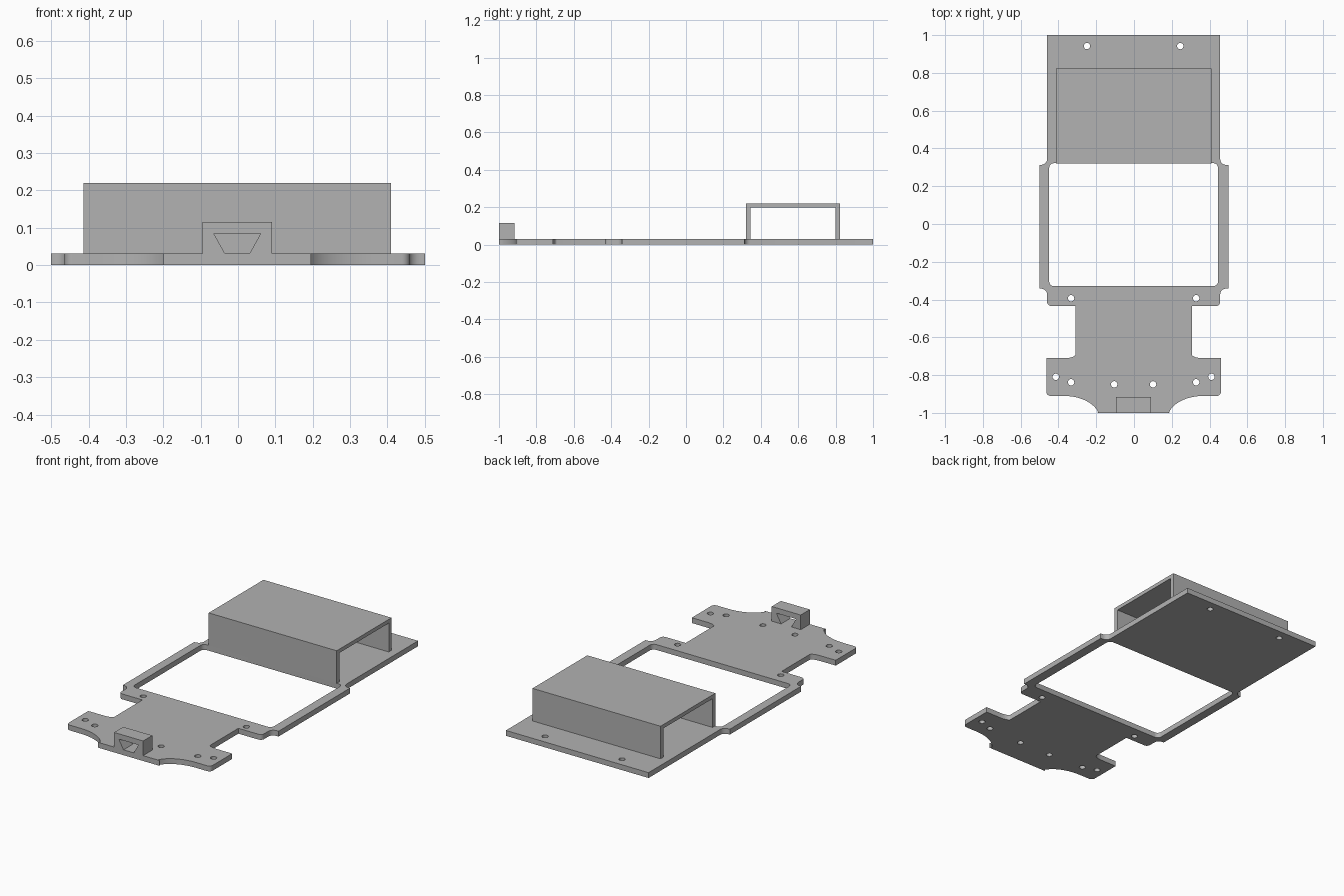
import bpy, bmesh
from math import sin, cos, pi, radians

cube = bpy.data.objects.get("Cube")
if cube:
    bpy.data.objects.remove(cube, do_unlink=True)

grey = bpy.data.materials.new("plain grey")
grey.use_nodes = True
colour = (0.445, 0.445, 0.445, 1)
grey.diffuse_color = colour
grey.node_tree.nodes["Principled BSDF"].inputs["Base Color"].default_value = colour

T = 0.031       # plate thickness
SHIFT = -0.002  # slight sideways offset of everything but the frame rails


def prism(name, loops, depth, location, rotation=(0, 0, 0)):
    """Fill closed 2D loops (inner loops become holes) and extrude them."""
    curve = bpy.data.curves.new(name + " profile", "CURVE")
    curve.dimensions = "2D"
    curve.fill_mode = "BOTH"
    curve.extrude = depth / 2
    for loop in loops:
        spline = curve.splines.new("POLY")
        spline.points.add(len(loop) - 1)
        for point, (x, y) in zip(spline.points, loop):
            point.co = (x, y, 0, 1)
        spline.use_cyclic_u = True
    helper = bpy.data.objects.new(name + " helper", curve)
    bpy.context.collection.objects.link(helper)
    graph = bpy.context.evaluated_depsgraph_get()
    mesh = bpy.data.meshes.new_from_object(helper.evaluated_get(graph))
    bpy.data.objects.remove(helper, do_unlink=True)
    bm = bmesh.new()
    bm.from_mesh(mesh)
    bmesh.ops.remove_doubles(bm, verts=bm.verts, dist=1e-5)
    bmesh.ops.recalc_face_normals(bm, faces=bm.faces)
    bm.to_mesh(mesh)
    bm.free()
    mesh.materials.clear()
    mesh.materials.append(grey)
    obj = bpy.data.objects.new(name, mesh)
    obj.location = location
    obj.rotation_euler = [radians(a) for a in rotation]
    bpy.context.collection.objects.link(obj)
    bpy.ops.object.select_all(action="DESELECT")
    obj.select_set(True)
    bpy.context.view_layer.objects.active = obj
    bpy.ops.object.shade_smooth_by_angle(angle=radians(30))
    return obj


def arc(cx, cy, rx, ry, start, end, steps=6):
    angles = [radians(start + (end - start) * i / steps) for i in range(steps + 1)]
    return [(cx + rx * cos(a), cy + ry * sin(a)) for a in angles]


# Base plate: right half of the outline from back to front, then mirrored
half = [(0.458, 1.0)]
half += arc(0.49, 0.345, 0.032, 0.032, 180, 270)      # back shoulder
half += [(0.5, 0.312), (0.5, -0.342)]
half += arc(0.49, -0.374, 0.032, 0.032, 90, 180)      # front shoulder
half += arc(0.436, -0.412, 0.022, 0.022, 0, -90)
half += [(0.308, -0.434)]
half += arc(0.363, -0.69, 0.055, 0.02, 180, 270)      # neck fillet
half += [(0.462, -0.71)]
half += arc(0.44, -0.888, 0.022, 0.022, 0, -90)       # wing tip
half += arc(0.37, -1.03, 0.19, 0.12, 90, 165, 10)     # nose sweep
half += [(0.198, -1.0)]


def shifted(x):
    return x if abs(x) > 0.495 else x + SHIFT


outline = [(shifted(x), y) for x, y in half]
outline += [(shifted(-x), y) for x, y in reversed(half)]

# Large rounded window
R = 0.025
window = []
for sx, sy, start in ((1, 0.322, 0), (-1, 0.322, 90), (-1, -0.329, 180), (1, -0.329, 270)):
    cy = sy - R if sy > 0 else sy + R
    window += arc(sx * (0.447 - R) + SHIFT, cy, R, R, start, start + 90)

# Mirrored screw holes
holes = []
for x, y in ((0.247, 0.942), (0.331, -0.393), (0.412, -0.809), (0.331, -0.838), (0.103, -0.849)):
    for side in (-1, 1):
        cx = side * x + SHIFT
        holes.append([(cx + 0.017 * cos(i * pi / 10), y + 0.017 * sin(i * pi / 10))
                      for i in range(20)])

prism("base_plate", [outline, window] + holes, T, (0, 0, T / 2))

# Bridge-shaped housing, open at both sides
y0, y1, top, wall = 0.321, 0.823, 0.22, 0.025
bridge = [(y0, T), (y0, top), (y1, top), (y1, T),
          (y1 - wall, T), (y1 - wall, top - 0.022), (y0 + wall, top - 0.022), (y0 + wall, T)]
prism("housing", [bridge], 0.822, (SHIFT, 0, 0), (90, 0, 90))

# Front block with a dovetail slot running through it
right = [(0.033, T), (0.063, 0.085)]
block = [(-0.093, T), (-0.093, 0.116), (0.093, 0.116), (0.093, T)]
block += right + [(-x, z) for x, z in reversed(right)]
prism("dovetail_block", [block], 0.084, (SHIFT, -0.958, 0), (90, 0, 0))
